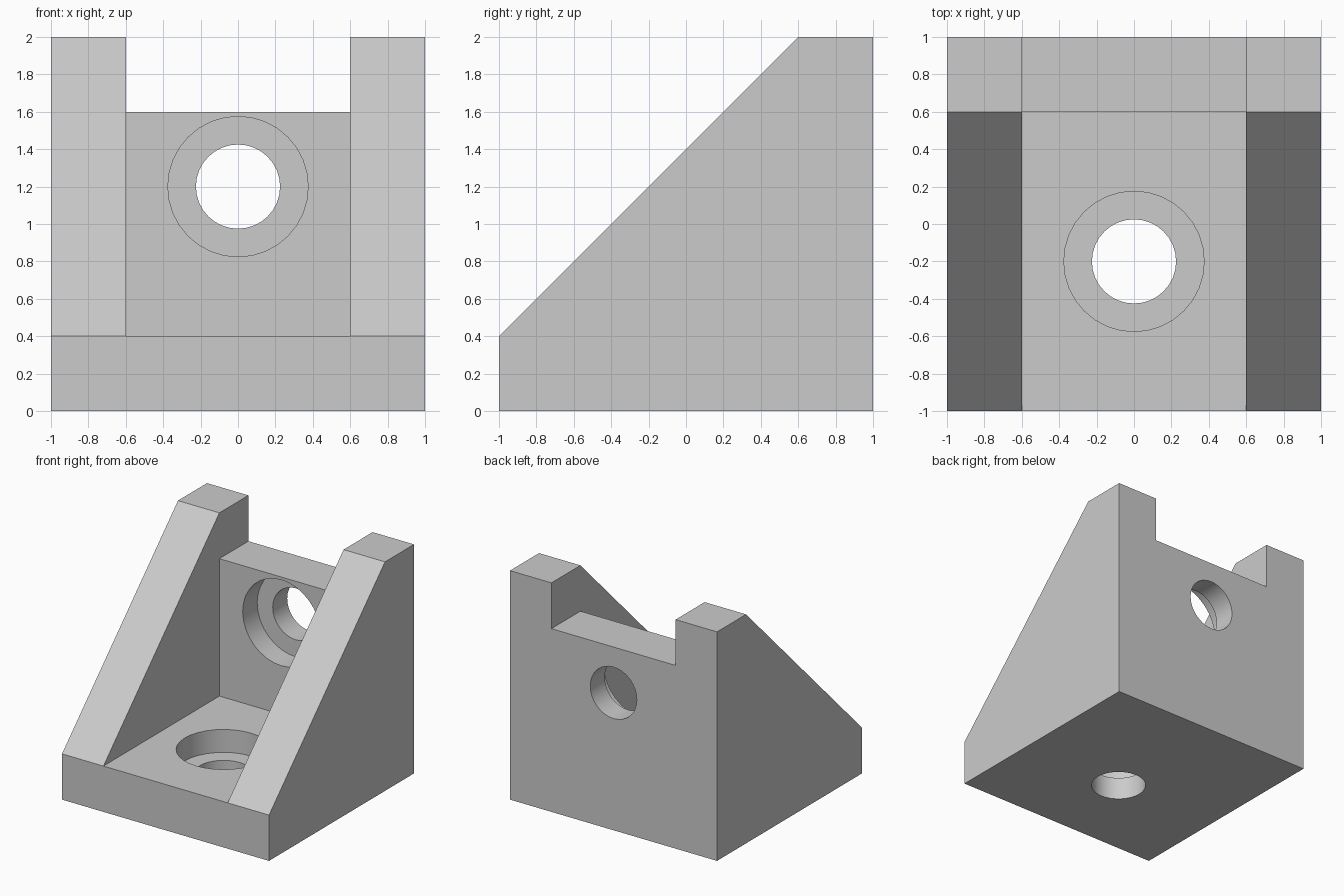
import bpy
import bmesh
from math import radians
from mathutils import Matrix, Vector

cube = bpy.data.objects.get("Cube")
if cube:
    bpy.data.objects.remove(cube, do_unlink=True)

grey = bpy.data.materials.new("light grey")
grey.use_nodes = True
colour = (0.6, 0.6, 0.6, 1)
grey.diffuse_color = colour
grey.node_tree.nodes["Principled BSDF"].inputs["Base Color"].default_value = colour


def make_object(name, bm):
    bmesh.ops.recalc_face_normals(bm, faces=bm.faces)
    mesh = bpy.data.meshes.new(name)
    bm.to_mesh(mesh)
    bm.free()
    mesh.materials.append(grey)
    obj = bpy.data.objects.new(name, mesh)
    bpy.context.collection.objects.link(obj)
    return obj


def side_profile(name, points, half_width):
    """Extrude a (y, z) outline across x, centred on x = 0."""
    bm = bmesh.new()
    face = bm.faces.new([bm.verts.new((-half_width, y, z)) for y, z in points])
    moved = bmesh.ops.extrude_face_region(bm, geom=[face])["geom"]
    verts = [v for v in moved if isinstance(v, bmesh.types.BMVert)]
    bmesh.ops.translate(bm, verts=verts, vec=(2 * half_width, 0, 0))
    return make_object(name, bm)


def cylinder(name, centre, radius, depth, turn):
    bm = bmesh.new()
    place = Matrix.Translation(centre) @ Matrix.Rotation(radians(turn), 4, "X")
    bmesh.ops.create_cone(bm, cap_ends=True, segments=32, radius1=radius,
                          radius2=radius, depth=depth, matrix=place)
    return make_object(name, bm)


# Wedge body with a sloped front
bracket = side_profile(
    "corner_bracket", [(-1, 0), (1, 0), (1, 2), (0.6, 2), (-1, 0.4)], 1)

# Pocket between the ribs, open at the front and notched over the back wall
pocket = side_profile(
    "pocket_cutter",
    [(-1.5, 0.4), (0.6, 0.4), (0.6, 1.6), (1.5, 1.6), (1.5, 2.5), (-1.5, 2.5)], 0.6)
cutters = [pocket]

# Counterbored bolt holes: each from the inner surface of its plate
for name, start, outward, turn in (
        ("base", Vector((0, -0.2, 0.4)), Vector((0, 0, -1)), 0),
        ("back", Vector((0, 0.6, 1.2)), Vector((0, 1, 0)), 90)):
    cutters.append(cylinder(name + "_counterbore_cutter", start, 0.375, 0.4, turn))
    cutters.append(cylinder(name + "_hole_cutter", start + outward * 0.3, 0.225, 0.8, turn))

for cutter in cutters:
    mod = bracket.modifiers.new(cutter.name, "BOOLEAN")
    mod.operation = "DIFFERENCE"
    mod.solver = "EXACT"
    mod.object = cutter

# Apply the cuts and drop the cutters
bpy.context.view_layer.objects.active = bracket
bracket.select_set(True)
for mod in list(bracket.modifiers):
    bpy.ops.object.modifier_apply(modifier=mod.name)
for cutter in cutters:
    bpy.data.objects.remove(cutter, do_unlink=True)

bpy.ops.object.shade_smooth_by_angle(angle=radians(30))
